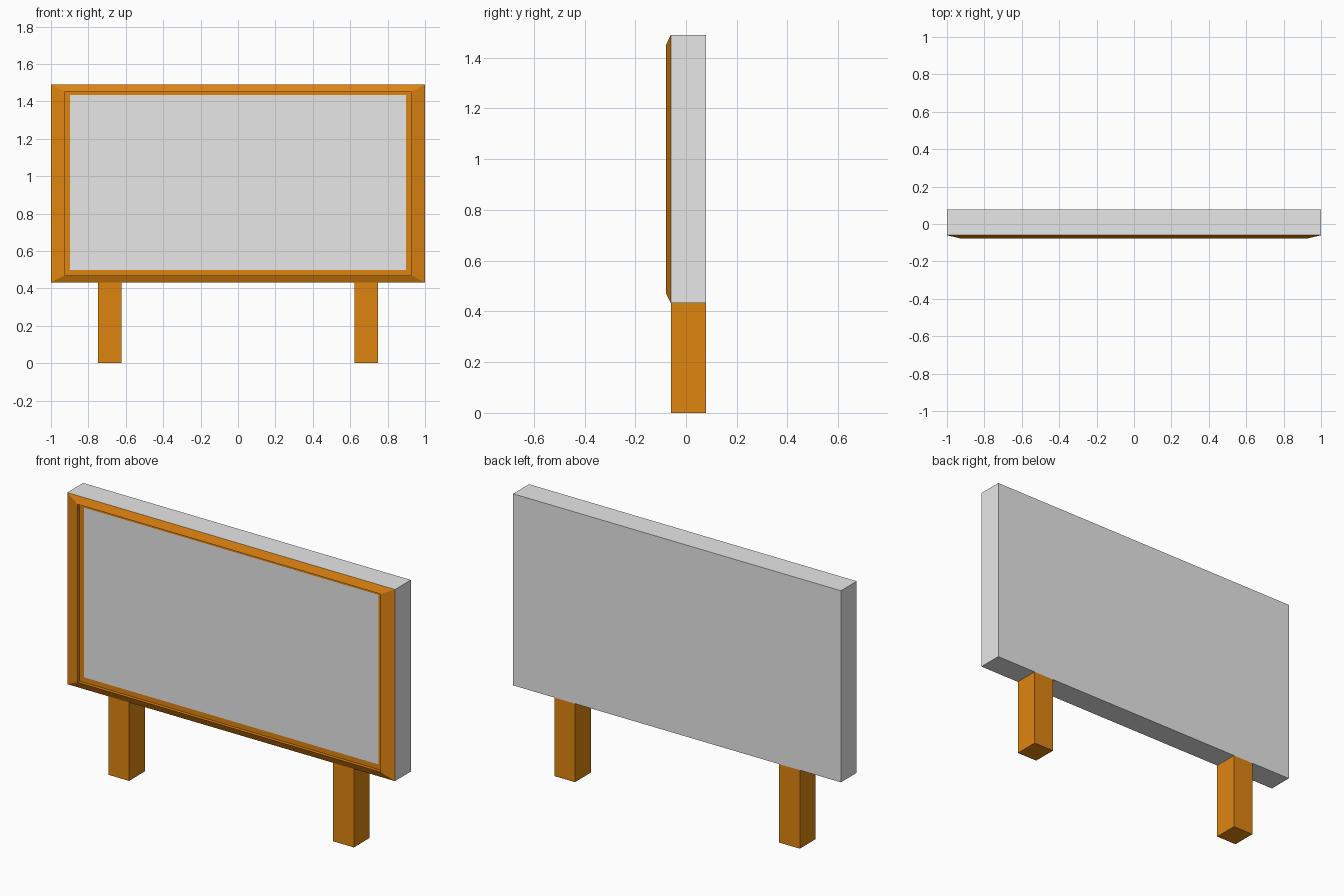
import bpy
import bmesh

if "Cube" in bpy.data.objects:
    bpy.data.objects.remove(bpy.data.objects["Cube"])


def material(name, color):
    m = bpy.data.materials.new(name)
    m.diffuse_color = (*color, 1.0)
    m.use_nodes = True
    m.node_tree.nodes["Principled BSDF"].inputs["Base Color"].default_value = m.diffuse_color
    return m


grey = material("light grey", (0.8, 0.8, 0.8))
orange = material("orange", (0.74, 0.232, 0.005))

BACK, FACE, RIM = 0.078, -0.06, -0.078
BOTTOM, TOP = 0.433, 1.49


def make_object(name, bm, mat):
    bmesh.ops.recalc_face_normals(bm, faces=bm.faces)
    mesh = bpy.data.meshes.new(name)
    bm.to_mesh(mesh)
    bm.free()
    mesh.materials.append(mat)
    obj = bpy.data.objects.new(name, mesh)
    bpy.context.collection.objects.link(obj)
    return obj


def rect_loop(bm, half_width, z0, z1, y):
    w = half_width
    return [bm.verts.new(p) for p in ((-w, y, z0), (w, y, z0), (w, y, z1), (-w, y, z1))]


def bridge(bm, a, b):
    for i in range(4):
        j = (i + 1) % 4
        bm.faces.new((a[i], a[j], b[j], b[i]))


def box(name, x0, x1, y0, y1, z0, z1, mat):
    bm = bmesh.new()
    bmesh.ops.create_cube(bm, size=1)
    for v in bm.verts:
        v.co.x = x1 if v.co.x > 0 else x0
        v.co.y = y1 if v.co.y > 0 else y0
        v.co.z = z1 if v.co.z > 0 else z0
    return make_object(name, bm, mat)


# Board body, open at the front where the frame and panel close it
bm = bmesh.new()
front = rect_loop(bm, 1.0, BOTTOM, TOP, FACE)
back = rect_loop(bm, 1.0, BOTTOM, TOP, BACK)
bridge(bm, front, back)
bm.faces.new(back)
make_object("board_body", bm, grey)

# Frame: sloped outer bevel, straight step back in, flat inner border
bm = bmesh.new()
loops = [
    rect_loop(bm, 1.0, BOTTOM, TOP, FACE),
    rect_loop(bm, 0.925, 0.47, 1.452, RIM),
    rect_loop(bm, 0.925, 0.47, 1.452, FACE),
    rect_loop(bm, 0.898, 0.498, 1.434, FACE),
]
for a, b in zip(loops, loops[1:]):
    bridge(bm, a, b)
frame = make_object("frame", bm, orange)
# Open ring: make sure the faces look outward to the front
if sum(p.normal.y for p in frame.data.polygons) > 0:
    frame.data.flip_normals()

# Display panel inside the frame
bm = bmesh.new()
bm.faces.new(rect_loop(bm, 0.898, 0.498, 1.434, FACE))
panel = make_object("display_panel", bm, grey)
if panel.data.polygons[0].normal.y > 0:
    panel.data.flip_normals()

# Two square legs
for name, side in (("left_leg", -1), ("right_leg", 1)):
    xs = sorted((side * 0.623, side * 0.749))
    box(name, xs[0], xs[1], FACE, BACK, 0.0, BOTTOM, orange)
